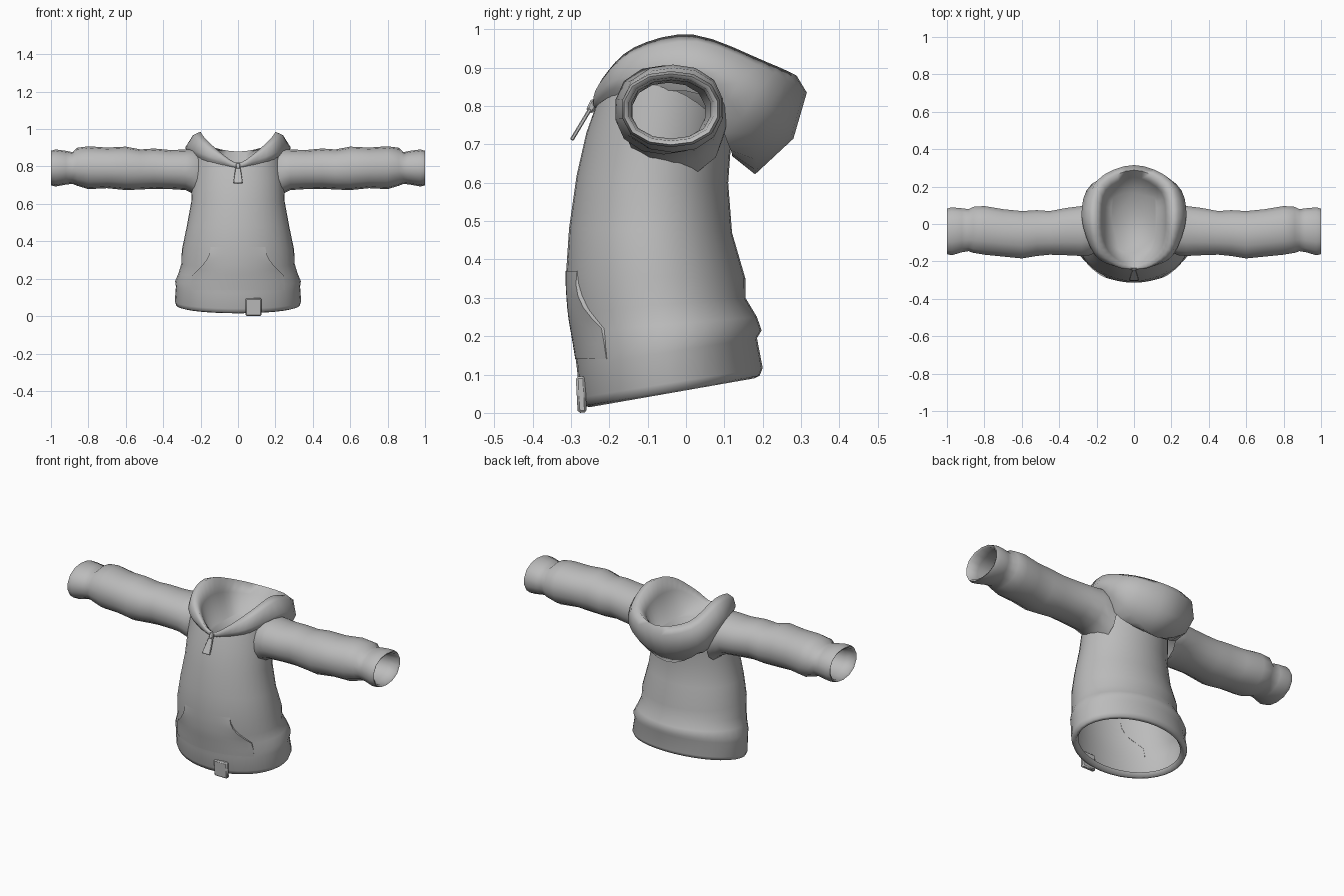
import bpy, bmesh
from math import sin, cos, pi, radians
from mathutils import Vector

cube = bpy.data.objects.get("Cube")
if cube:
    bpy.data.objects.remove(cube)

grey = bpy.data.materials.new("fabric grey")
grey.use_nodes = True
grey.diffuse_color = (0.5, 0.5, 0.5, 1)
grey.node_tree.nodes["Principled BSDF"].inputs["Base Color"].default_value = grey.diffuse_color


def finish(name, bm, angle):
    """Turn a bmesh into a smooth shaded object."""
    bmesh.ops.recalc_face_normals(bm, faces=bm.faces[:])
    mesh = bpy.data.meshes.new(name)
    bm.to_mesh(mesh)
    bm.free()
    for face in mesh.polygons:
        face.use_smooth = True
    mesh.set_sharp_from_angle(angle=radians(angle))
    mesh.materials.append(grey)
    obj = bpy.data.objects.new(name, mesh)
    bpy.context.collection.objects.link(obj)
    return obj


def loft(name, rings, closed=True, cap_end=False, angle=100):
    """Bridge successive rings of points with quads."""
    bm = bmesh.new()
    rows = [[bm.verts.new(p) for p in ring] for ring in rings]
    count = len(rows[0])
    for low, high in zip(rows, rows[1:]):
        for i in range(count if closed else count - 1):
            j = (i + 1) % count
            bm.faces.new((low[i], low[j], high[j], high[i]))
    if cap_end:
        bm.faces.new(rows[-1])
    return finish(name, bm, angle)


def smooth_loop(keys, steps):
    """Closed spline through the key points."""
    pts = [Vector(k) for k in keys]
    loop = []
    for i in range(len(pts)):
        a, b, c, d = (pts[(i + k) % len(pts)] for k in (-1, 0, 1, 2))
        for s in range(steps):
            t = s / steps
            loop.append(b + (c - a) * t / 2 + (a - b * 2.5 + c * 2 - d / 2) * t * t
                        + (b * 3 - a - c * 3 + d) * t ** 3 / 2)
    return loop


# Body: front y, front z, back y, back z, half width, side lift
BODY = [
    (-.24, .04, .165, .11, .30, 0),
    (-.25, .015, .178, .09, .315, 0),
    (-.268, .018, .192, .097, .33, 0),
    (-.276, .04, .20, .117, .338, 0),
    (-.285, .12, .185, .195, .332, 0),
    (-.29, .16, .197, .215, .336, 0),
    (-.298, .21, .185, .25, .318, 0),
    (-.305, .26, .155, .30, .303, 0),
    (-.313, .36, .155, .35, .30, 0),
    (-.305, .48, .12, .47, .275, 0),
    (-.285, .62, .11, .60, .25, 0),
    (-.26, .73, .115, .67, .245, .03),
    (-.235, .80, .12, .72, .235, .09),
]


def body_point(row, a):
    front, front_z, back, back_z, wide, lift = row
    t = (1 - cos(a)) / 2
    return Vector((wide * sin(a), front + (back - front) * t,
                   front_z + (back_z - front_z) * t + lift * sin(a) ** 2))


loft("body", [[body_point(row, 2 * pi * i / 36) for i in range(36)] for row in BODY])


def body_front(x, z):
    """Depth of the front of the body at a given x and z."""
    outline = []
    for front, front_z, back, back_z, wide, _ in BODY[3:]:
        t = (1 - max(0, 1 - (x / wide) ** 2) ** .5) / 2
        outline.append((front + (back - front) * t, front_z + (back_z - front_z) * t))
    for (y1, z1), (y2, z2) in zip(outline, outline[1:]):
        if z <= z2:
            return y1 + (y2 - y1) * (z - z1) / (z2 - z1)


# Front pocket, sewn flat above and below and lifted at the hand openings:
# height, half width, lift of the side edge
POCKET = [(.14, .25, .001), (.18, .25, .004), (.22, .243, .007), (.245, .218, .01), (.275, .188, .011),
          (.305, .165, .01), (.335, .152, .007), (.37, .146, .001)]
pocket_rows = []
for z, wide, lift in POCKET:
    row = []
    for i in range(21):
        x = wide * (i / 10 - 1)
        row.append((x, body_front(x, z) - .001 - lift * (.25 + .75 * (x / wide) ** 4), z))
    # the edges tuck back in to the body
    ends = [(x, body_front(x, z) + .002, z) for x in (-wide * .99, wide * .99)]
    pocket_rows.append([ends[0]] + row + [ends[1]])
loft("front_pocket", pocket_rows, closed=False, angle=50)

# Sleeves: x, front y, back y, bottom z, top z; the last rows turn inside the cuff
SLEEVE = [
    (.20, -.15, .10, .62, .885),
    (.235, -.168, .105, .652, .892),
    (.28, -.172, .097, .675, .89),
    (.36, -.168, .087, .68, .887),
    (.45, -.165, .07, .682, .895),
    (.52, -.172, .075, .678, .89),
    (.60, -.185, .07, .675, .905),
    (.70, -.175, .08, .685, .90),
    (.80, -.165, .097, .68, .907),
    (.86, -.155, .093, .698, .899),
    (.885, -.146, .08, .708, .876),
    (.92, -.152, .085, .704, .883),
    (.975, -.168, .09, .694, .89),
    (1.0, -.162, .083, .70, .883),
    (.994, -.15, .072, .71, .873),
    (.94, -.143, .065, .716, .867),
    (.50, -.14, .05, .71, .86),
]


def sleeve_ring(row, side, sides=14):
    """Slightly squared oval section."""
    x, front, back, low, high = row
    ring = []
    for i in range(sides):
        a = 2 * pi * (i + .5) / sides
        swell = 1.01 + .04 * sin(2 * a) ** 2
        ring.append((side * x, (front + back) / 2 + (back - front) / 2 * cos(a) * swell,
                     (low + high) / 2 + (high - low) / 2 * sin(a) * swell))
    return ring


for side, label in ((1, "left"), (-1, "right")):
    loft(label + "_sleeve", [sleeve_ring(row, side) for row in SLEEVE])

# Hood: each ring runs from the front centre round one side to the back centre
HOOD = [
    # seam on the shoulders
    [(0, -.228, .79), (.08, -.215, .80), (.19, -.155, .83), (.25, .04, .83), (.19, .11, .70), (0, .12, .67)],
    # hanging underside
    [(0, -.238, .795), (.09, -.225, .82), (.20, -.165, .852), (.275, .03, .88), (.21, .17, .73), (0, .18, .622)],
    # widest part
    [(0, -.242, .80), (.09, -.23, .83), (.21, -.165, .875), (.28, .04, .905), (.225, .215, .80), (0, .28, .715)],
    # outer crest
    [(0, -.242, .81), (.095, -.228, .855), (.205, -.15, .93), (.24, .03, .968), (.20, .23, .885), (0, .315, .835)],
    # rim
    [(0, -.235, .82), (.09, -.218, .872), (.178, -.135, .953), (.20, .02, .986), (.165, .21, .915), (0, .288, .88)],
    # inner wall
    [(0, -.218, .80), (.08, -.195, .84), (.15, -.12, .89), (.17, .02, .90), (.145, .17, .86), (0, .25, .84)],
    # floor
    [(0, -.15, .76), (.08, -.14, .76), (.11, -.09, .76), (.12, .02, .75), (.11, .14, .75), (0, .165, .75)],
]
hood_rings = []
for half in HOOD:
    mirrored = [(-x, y, z) for x, y, z in half[-2:0:-1]]
    hood_rings.append(smooth_loop(half + mirrored, 4))
loft("hood", hood_rings, cap_end=True)


def slab(name, centre, size, tilt=0, taper=1):
    """Bevelled box whose top can be narrower than its bottom."""
    bm = bmesh.new()
    bmesh.ops.create_cube(bm, size=1)
    for v in bm.verts:
        if v.co.z > 0:
            v.co.x *= taper
        v.co = v.co * Vector(size)
    obj = finish(name, bm, 30)
    obj.location = centre
    obj.rotation_euler.x = radians(tilt)
    bevel = obj.modifiers.new("bevel", "BEVEL")
    bevel.width = min(size) * .25
    return obj


# Zip slider and its hanging pull
slab("zip_slider", (0, -.245, .80), (.024, .02, .035), -25)
slab("zip_pull", (0, -.274, .752), (.052, .01, .095), -31, .5)

# Folded tag over the hem
slab("hem_tag", (.083, -.273, .048), (.085, .024, .095), 3)
